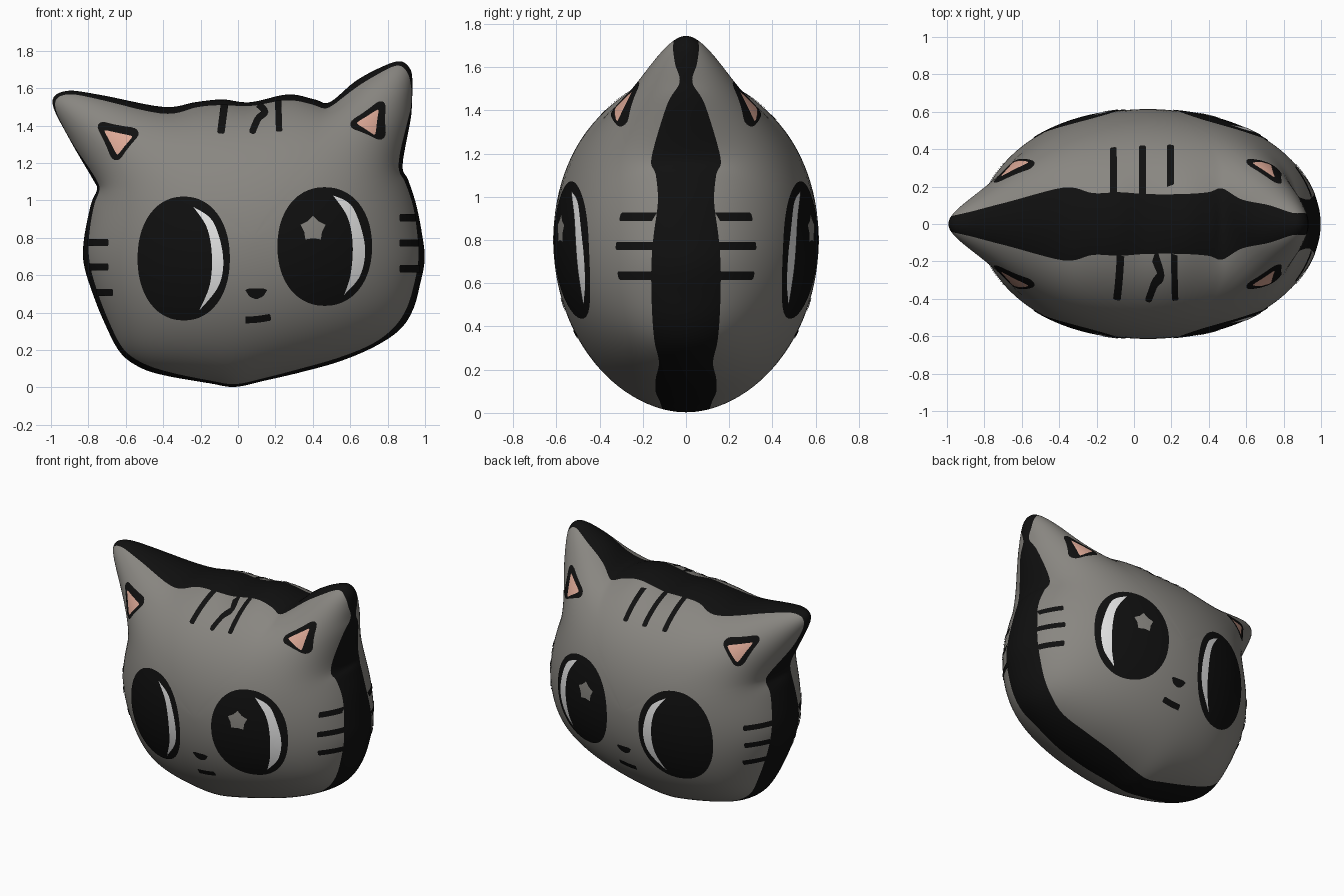
import bpy, bmesh, math
from mathutils import Vector
from mathutils.bvhtree import BVHTree

if "Cube" in bpy.data.objects:
    bpy.data.objects.remove(bpy.data.objects["Cube"])


def material(name, rgb):
    m = bpy.data.materials.new(name)
    m.diffuse_color = (*rgb, 1)
    m.use_nodes = True
    m.node_tree.nodes["Principled BSDF"].inputs["Base Color"].default_value = m.diffuse_color
    return m


GREY = material("warm grey", (0.25, 0.24, 0.22))
BLACK = material("black", (0.005, 0.005, 0.005))
WHITE = material("white", (0.9, 0.9, 0.9))
PINK = material("ear pink", (0.73, 0.40, 0.31))


def spline(pts, n, closed):
    """Catmull-Rom curve through points of any dimension."""
    out, c = [], len(pts)
    for i in range(c if closed else c - 1):
        ids = [i - 1, i, i + 1, i + 2]
        ids = [k % c if closed else min(max(k, 0), c - 1) for k in ids]
        p0, p1, p2, p3 = (pts[k] for k in ids)
        for k in range(n):
            t = k / n
            out.append(tuple(
                0.5 * (2 * b + (d - a) * t + (2 * a - 5 * b + 4 * d - e) * t * t
                       + (3 * b - a - 3 * d + e) * t ** 3)
                for a, b, d, e in zip(p0, p1, p2, p3)))
    if not closed:
        out.append(tuple(pts[-1]))
    return out


# Head silhouette: x, z, half width of the black rim band
OUTLINE = [
    (-.992, 1.52, .04), (-.92, 1.585, .06), (-.74, 1.565, .11), (-.40, 1.50, .195),
    (-.23, 1.525, .165), (-.085, 1.54, .17), (.065, 1.525, .16), (.267, 1.567, .16),
    (.41, 1.54, .17), (.49, 1.525, .19), (.626, 1.636, .13), (.76, 1.71, .10),
    (.866, 1.744, .06), (.922, 1.70, .06), (.933, 1.62, .05), (.93, 1.53, .03),
    (.923, 1.433, .09), (.88, 1.19, .16), (.91, 1.11, .14), (.952, .98, .13),
    (.984, .82, .15), (.998, .685, .16), (.973, .55, .16), (.936, .417, .155),
    (.866, .31, .145), (.733, .22, .125), (.545, .14, .14), (.33, .08, .14),
    (.144, .037, .12), (-.016, .003, .11), (-.15, .022, .12), (-.39, .064, .14),
    (-.524, .107, .14), (-.63, .187, .13), (-.71, .337, .145), (-.775, .497, .155),
    (-.824, .658, .16), (-.824, .79, .15), (-.786, .98, .13), (-.754, 1.06, .14),
    (-.78, 1.12, .13), (-.90, 1.326, .04)]
CX, CZ, DEPTH = .08, .80, .615
edge = spline(OUTLINE, 6, True)
N, R = len(edge), 28
S = [1 - (1 - i / R) ** 1.5 for i in range(R + 1)]


def at(j, s):
    return (CX + s * (edge[j][0] - CX), CZ + s * (edge[j][1] - CZ))


def inflate():
    """Membrane over the silhouette (finite elements, conjugate gradient)."""
    def idx(i, j):
        return 0 if i == 0 else 1 + (i - 1) * N + j % N
    pos = [(CX, CZ)] + [at(j, S[i]) for i in range(1, R + 1) for j in range(N)]
    n = 1 + (R - 1) * N
    w, load, diag = [{} for _ in range(n)], [0.0] * n, [0.0] * n
    tris = []
    for j in range(N):
        tris.append((0, idx(1, j), idx(1, j + 1)))
        for i in range(1, R):
            a, b, c, d = idx(i, j), idx(i + 1, j), idx(i + 1, j + 1), idx(i, j + 1)
            tris += [(a, b, c), (a, c, d)]
    for t in tris:
        for k in range(3):
            o, a, b = t[k], t[k - 2], t[k - 1]
            ax, az = pos[a][0] - pos[o][0], pos[a][1] - pos[o][1]
            bx, bz = pos[b][0] - pos[o][0], pos[b][1] - pos[o][1]
            area2 = max(abs(ax * bz - az * bx), 1e-9)
            cot = (ax * bx + az * bz) / area2 / 2
            if o < n:
                load[o] += area2 / 6
            for p, q in ((a, b), (b, a)):
                if p < n:
                    diag[p] += cot
                    if q < n:
                        w[p][q] = w[p].get(q, 0) + cot
    w = [list(r.items()) for r in w]
    u, r = [0.0] * n, load[:]
    z = [a / d for a, d in zip(r, diag)]
    p, rz = z[:], sum(a * b for a, b in zip(r, z))
    stop = rz * 1e-9
    for _ in range(500):
        q = [diag[i] * p[i] - sum(c * p[k] for k, c in w[i]) for i in range(n)]
        al = rz / sum(a * b for a, b in zip(p, q))
        u = [a + al * b for a, b in zip(u, p)]
        r = [a - al * b for a, b in zip(r, q)]
        z = [a / d for a, d in zip(r, diag)]
        new = sum(a * b for a, b in zip(r, z))
        if new < stop:
            break
        p = [a + new / rz * b for a, b in zip(z, p)]
        rz = new
    top = max(u)
    return [[max(u[idx(i, j)], 0) / top if i < R else 0.0 for i in range(R + 1)]
            for j in range(N)]


U = inflate()


def height(j, s):
    i = max(k for k in range(R) if S[k] <= s)
    t = (s - S[i]) / (S[i + 1] - S[i])
    return DEPTH * math.sqrt(U[j][i] * (1 - t) + U[j][i + 1] * t)


def inset(j, y):
    """Radial position, searched from the rim, where the surface has depth y."""
    want = (y / DEPTH) ** 2
    for i in range(R - 1, -1, -1):
        if U[j][i] >= want:
            t = (want - U[j][i + 1]) / (U[j][i] - U[j][i + 1])
            return S[i + 1] + t * (S[i] - S[i + 1])
    return 0.5


def finish(name, bm, mats):
    me = bpy.data.meshes.new(name)
    for f in bm.faces:
        f.smooth = True
    bm.to_mesh(me)
    bm.free()
    for m in mats:
        me.materials.append(m)
    ob = bpy.data.objects.new(name, me)
    bpy.context.collection.objects.link(ob)


# Head: both pillow halves, with the black band along the rim
M, RIM = 28, [1, .85, .7, .52, .35, .18, 0]
bm = bmesh.new()
for side in (-1, 1):
    cols = []
    for j in range(N):
        sb = inset(j, edge[j][2])
        ss = [sb * (1 - (1 - k / M) ** 1.3) for k in range(M)]
        ss += [inset(j, edge[j][2] * f) for f in RIM[:-1]] + [1]
        col = []
        for k, s in enumerate(ss):
            x, z = at(j, s)
            y = 0 if s == 1 else height(j, s)
            col.append(bm.verts.new((x, side * y, z)))
        cols.append(col)
    for j in range(N):
        a, b = cols[j], cols[(j + 1) % N]
        for k in range(len(a) - 1):
            f = bm.faces.new((a[k], a[k + 1], b[k + 1], b[k]))
            f.material_index = int(k >= M)
bmesh.ops.remove_doubles(bm, verts=bm.verts, dist=1e-5)
bmesh.ops.recalc_face_normals(bm, faces=bm.faces)
bm.normal_update()
surface = BVHTree.FromBMesh(bm)
finish("head", bm, [GREY, BLACK])


def plate(name, rows, mat, lift=.004, closed=False, sides=(-1, 1)):
    """Thin painted sheet: rows of (x, z) points projected onto the head."""
    bm = bmesh.new()
    for side in sides:
        grid = []
        for row in rows:
            line = []
            for x, z in row:
                hit, nor, _, _ = surface.ray_cast(Vector((x, 2 * side, z)), Vector((0, -side, 0)))
                if hit is None:
                    hit, nor, _, _ = surface.find_nearest(Vector((x, 0, z)))
                line.append(bm.verts.new(hit + nor * lift))
            grid.append(line)
        n = len(grid[0])
        for a, b in zip(grid, grid[1:]):
            for k in range(n if closed else n - 1):
                q = (k + 1) % n
                bm.faces.new((a[k], a[q], b[q], b[k]))
    bmesh.ops.remove_doubles(bm, verts=bm.verts, dist=1e-5)
    bm.normal_update()
    for f in bm.faces:
        if f.normal.y * f.calc_center_median().y < 0:
            f.normal_flip()
    finish(name, bm, [mat])


def blob(name, pts, mat, lift=.004, rings=8):
    cx, cz = (sum(p[k] for p in pts) / len(pts) for k in (0, 1))
    rows = [[(cx + (x - cx) * i / rings, cz + (z - cz) * i / rings) for x, z in pts]
            for i in range(rings + 1)]
    plate(name, rows, mat, lift, True)


def stripe(name, pts, half=.02, sides=(-1, 1)):
    path = spline(pts, 16 // (len(pts) - 1), False)
    rows = []
    for i, (x, z) in enumerate(path):
        a, b = path[max(i - 1, 0)], path[min(i + 1, len(path) - 1)]
        d = math.hypot(b[0] - a[0], b[1] - a[1])
        h = half * (.6 if i == len(path) - 1 else 1)
        nx, nz = -(b[1] - a[1]) / d * h, (b[0] - a[0]) / d * h
        rows.append([(x + nx * t, z + nz * t) for t in (-1, -.5, 0, .5, 1)])
    plate(name, rows, BLACK, .004, False, sides)


def oval(cx, cz, rx, rz, p=1.0, n=56):
    def pw(v):
        return math.copysign(abs(v) ** p, v)
    return [(cx + rx * pw(math.cos(2 * math.pi * k / n)),
             cz + rz * pw(math.sin(2 * math.pi * k / n))) for k in range(n)]


def rounded(pts, cut=.2):
    """Polygon with softened corners and subdivided edges."""
    out = []
    for a, b in zip(pts, pts[1:] + pts[:1]):
        for t in (cut, .4, .6, 1 - cut):
            out.append((a[0] + (b[0] - a[0]) * t, a[1] + (b[1] - a[1]) * t))
    return spline(out, 3, True)


def crescent(name, outer, inner):
    a, b = spline(outer, 8, False), spline(inner, 8, False)
    plate(name, [[(p[0] + (q[0] - p[0]) * t, p[1] + (q[1] - p[1]) * t)
                  for t in (0, .33, .67, 1)] for p, q in zip(a, b)], WHITE, .007)


# Eyes with crescent highlights and a star
blob("left_eye", oval(-.289, .69, .246, .330, .93), BLACK)
blob("right_eye", oval(.4625, .754, .252, .316, .93), BLACK)
crescent("left_eye_highlight",
         [(-.238, .965), (-.134, .888), (-.08, .71), (-.10, .55), (-.207, .412)],
         [(-.238, .965), (-.166, .856), (-.139, .71), (-.15, .55), (-.207, .412)])
crescent("right_eye_highlight",
         [(.505, 1.027), (.61, .963), (.674, .765), (.652, .604), (.565, .497)],
         [(.505, 1.027), (.583, .909), (.61, .765), (.599, .604), (.565, .497)])
star = [(.40 + r * math.sin(k * math.pi / 5), .848 + r * math.cos(k * math.pi / 5))
        for k in range(10) for r in [.07 if k % 2 == 0 else .05]]
blob("eye_star", star, GREY, .007, 4)

# Nose and mouth
blob("nose", rounded([(.035, .53), (.16, .53), (.135, .488), (.096, .472), (.06, .488)]), BLACK, rings=4)
stripe("mouth", [(.04, .362), (.11, .367), (.175, .378)], .018)

# Inner ears: black frame with pink centre
blob("left_ear_frame", rounded([(-.765, 1.425), (-.51, 1.375), (-.655, 1.19)], .15), BLACK)
blob("left_ear_inner", rounded([(-.715, 1.375), (-.56, 1.34), (-.642, 1.24)], .08), PINK, .007)
blob("right_ear_frame", rounded([(.575, 1.40), (.785, 1.55), (.785, 1.31)], .15), BLACK)
blob("right_ear_inner", rounded([(.63, 1.41), (.75, 1.487), (.73, 1.345)], .08), PINK, .007)

# Forehead stripes (the middle one is crooked on the front)
stripe("forehead_stripe_left", [(-.072, 1.51), (-.092, 1.355)], .02, (-1,))
stripe("forehead_stripe_middle", [(.11, 1.51), (.145, 1.47), (.107, 1.433), (.073, 1.355)], .018, (-1,))
stripe("forehead_stripe_right", [(.215, 1.53), (.22, 1.365)], .017, (-1,))
for k, x in enumerate((-.11, .045, .195)):
    stripe(f"back_forehead_stripe_{k + 1}", [(x, 1.51), (x, 1.35)], .018, (1,))

# Cheek stripes
for k, (zr, x0, zl, x1) in enumerate([(.907, .945, .775, -.80), (.772, .965, .645, -.79),
                                      (.635, .97, .508, -.755)]):
    stripe(f"right_cheek_stripe_{k + 1}", [(x0, zr), (.86, zr)], .019)
    stripe(f"left_cheek_stripe_{k + 1}", [(x1, zl), ((-.69, -.69, -.665)[k], zl)], .019)
